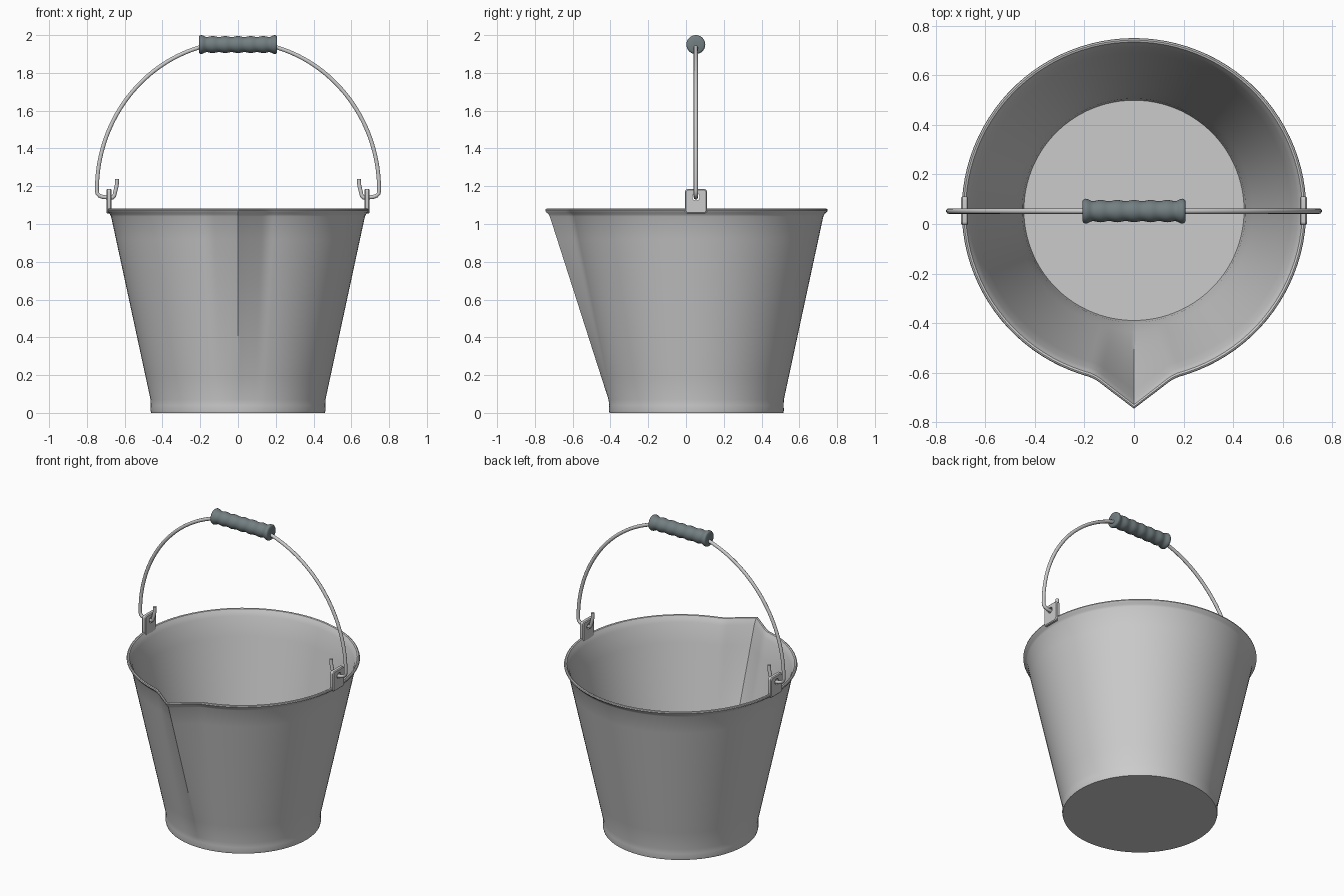
import bpy, bmesh, math
from math import sin, cos, pi, radians, degrees

if "Cube" in bpy.data.objects:
    bpy.data.objects.remove(bpy.data.objects["Cube"])

CY = 0.055          # centre of the round pail and handle plane


def finish(name, bm, angle=35):
    bmesh.ops.remove_doubles(bm, verts=bm.verts, dist=1e-5)
    bmesh.ops.recalc_face_normals(bm, faces=bm.faces)
    me = bpy.data.meshes.new(name)
    bm.to_mesh(me)
    bm.free()
    ob = bpy.data.objects.new(name, me)
    bpy.context.collection.objects.link(ob)
    smooth(ob, angle)
    return ob


def smooth(ob, angle=35):
    bpy.ops.object.select_all(action='DESELECT')
    ob.select_set(True)
    bpy.context.view_layer.objects.active = ob
    bpy.ops.object.shade_smooth_by_angle(angle=radians(angle))


def skin(bm, rings, closed=True):
    for a, b in zip(rings, rings[1:]):
        n = len(a)
        for i in range(n):
            bm.faces.new((a[i], a[(i + 1) % n], b[(i + 1) % n], b[i]))


# Pouring lip: straight flanks running from the round rim to a pointed tip
HALF, R_TOP, TIP = radians(13.5), 0.695, 0.80


def lip_raw(t):
    t = abs(t)
    if t >= HALF:
        return 0.0
    bx, by = R_TOP * sin(HALF), R_TOP * cos(HALF)
    return TIP * bx / (bx * cos(t) + (TIP - by) * sin(t)) - R_TOP


def lip(t):
    w = radians(2.2) * min(1, abs(t) / radians(6))   # soften only the outer bends
    return sum(lip_raw(t + w * k / 4) for k in range(-4, 5)) / 9


# Pail: double-walled profile swept around, with the lip growing upwards
fine = [radians(-18 + k) for k in range(37)]
coarse = [radians(18 + 324 * k / 90) for k in range(1, 90)]
angles = fine + coarse
wall_out = [(0.463 + 0.209 * k / 8, 0.07 + 0.97 * k / 8) for k in range(9)]
wall_in = [(r - 0.012, z) for r, z in reversed(wall_out)]
profile = ([(0.452, 0.006), (0.458, 0.006), (0.463, 0.012), (0.462, 0.04)]
           + wall_out
           + [(0.678, 1.052), (0.690, 1.062), (0.695, 1.071), (0.693, 1.078),
              (0.687, 1.081), (0.679, 1.078), (0.670, 1.062)]
           + wall_in + [(0.447, 0.035), (0.444, 0.022)])
profile[0] = (0.450, 0.0)
profile[1] = (0.460, 0.0)
bm = bmesh.new()
rings = []
for r, z in profile:
    ring = []
    for t in angles:
        tt = t if t <= pi else t - 2 * pi
        rr = r + lip(tt) * max(0, min(1, (z - 0.05) / 1.0))
        ring.append(bm.verts.new((rr * sin(tt), CY - rr * cos(tt), z)))
    rings.append(ring)
skin(bm, rings)
bm.faces.new(rings[0])
bm.faces.new(rings[-1])
finish("pail", bm)

# Ears: rounded plates with a round hole for the bail
for side, label in ((1, "right"), (-1, "left")):
    hw, hz, cr, N = 0.058, 0.065, 0.014, 32
    zc, zh, rh = 1.12, 1.143, 0.019
    outer = []
    for cx, cz, a0 in ((1, 1, 0), (-1, 1, 90), (-1, -1, 180), (1, -1, 270)):
        for k in range(8):
            a = radians(a0 + 90 * k / 7)
            outer.append((cx * (hw - cr) + cr * cos(a),
                          zc + cz * (hz - cr) + cr * sin(a)))
    hole = [(rh * cos(2 * pi * k / N), zh + rh * sin(2 * pi * k / N)) for k in range(N)]
    shrunk = [(y * 0.91, zc + (z - zc) * 0.92) for y, z in outer]
    x0, x1, c = 0.669, 0.697, 0.005
    loops = [(hole, x0), (shrunk, x0), (outer, x0 + c), (outer, x1 - c),
             (shrunk, x1), (hole, x1), (hole, x0)]
    bm = bmesh.new()
    rings = [[bm.verts.new((side * x, CY + y - 0.002, z)) for y, z in pts]
             for pts, x in loops]
    skin(bm, rings)
    finish(label + "_ear", bm)

# Bail: half-ellipse wire with hooked ends through the ears
hook = [(0.640, 1.238), (0.642, 1.205), (0.649, 1.175), (0.655, 1.150),
        (0.664, 1.140), (0.685, 1.140), (0.715, 1.143), (0.734, 1.150),
        (0.745, 1.162), (0.747, 1.180)]
arc = []
for k in range(1, 33):
    a = radians(74 * k / 32)
    arc.append((0.747 * cos(a), 1.18 + 0.785 * sin(a)))
half = hook + arc + [(0.17, 1.947), (0.12, 1.95)]
path = half + [(-x, z) for x, z in reversed(half)]
cu = bpy.data.curves.new("bail_wire", 'CURVE')
cu.dimensions = '3D'
cu.bevel_depth = 0.011
cu.bevel_resolution = 3
cu.use_fill_caps = True
sp = cu.splines.new('POLY')
sp.points.add(len(path) - 1)
for p, (x, z) in zip(sp.points, path):
    p.co = (x, CY - 0.003, z, 1)
wire = bpy.data.objects.new("bail_wire", cu)
bpy.context.collection.objects.link(wire)
bpy.ops.object.select_all(action='DESELECT')
wire.select_set(True)
bpy.context.view_layer.objects.active = wire
bpy.ops.object.convert(target='MESH')
smooth(bpy.context.object, 50)

# Grip: turned handle with finger grooves and flanged ends
prof = [(-0.207, 0.013), (-0.207, 0.042), (-0.204, 0.047), (-0.198, 0.050),
        (-0.188, 0.049), (-0.178, 0.044)]
for k in range(41):
    x = -0.168 + 0.336 * k / 40
    prof.append((x, 0.0425 - 0.0025 * cos(2 * pi * 5 * (x + 0.168) / 0.336)))
prof += [(-x, r) for x, r in reversed(prof[:6])]
bm = bmesh.new()
rings = [[bm.verts.new((x, CY - 0.003 + r * cos(2 * pi * k / 40),
                        1.95 + r * sin(2 * pi * k / 40))) for k in range(40)]
         for x, r in prof]
skin(bm, rings)
bm.faces.new(rings[0])
bm.faces.new(rings[-1])
grip = finish("hand_grip", bm, 50)
mat = bpy.data.materials.new("grip_grey")
mat.diffuse_color = (0.17, 0.21, 0.22, 1)
mat.use_nodes = True
mat.node_tree.nodes["Principled BSDF"].inputs["Base Color"].default_value = mat.diffuse_color
grip.data.materials.append(mat)
